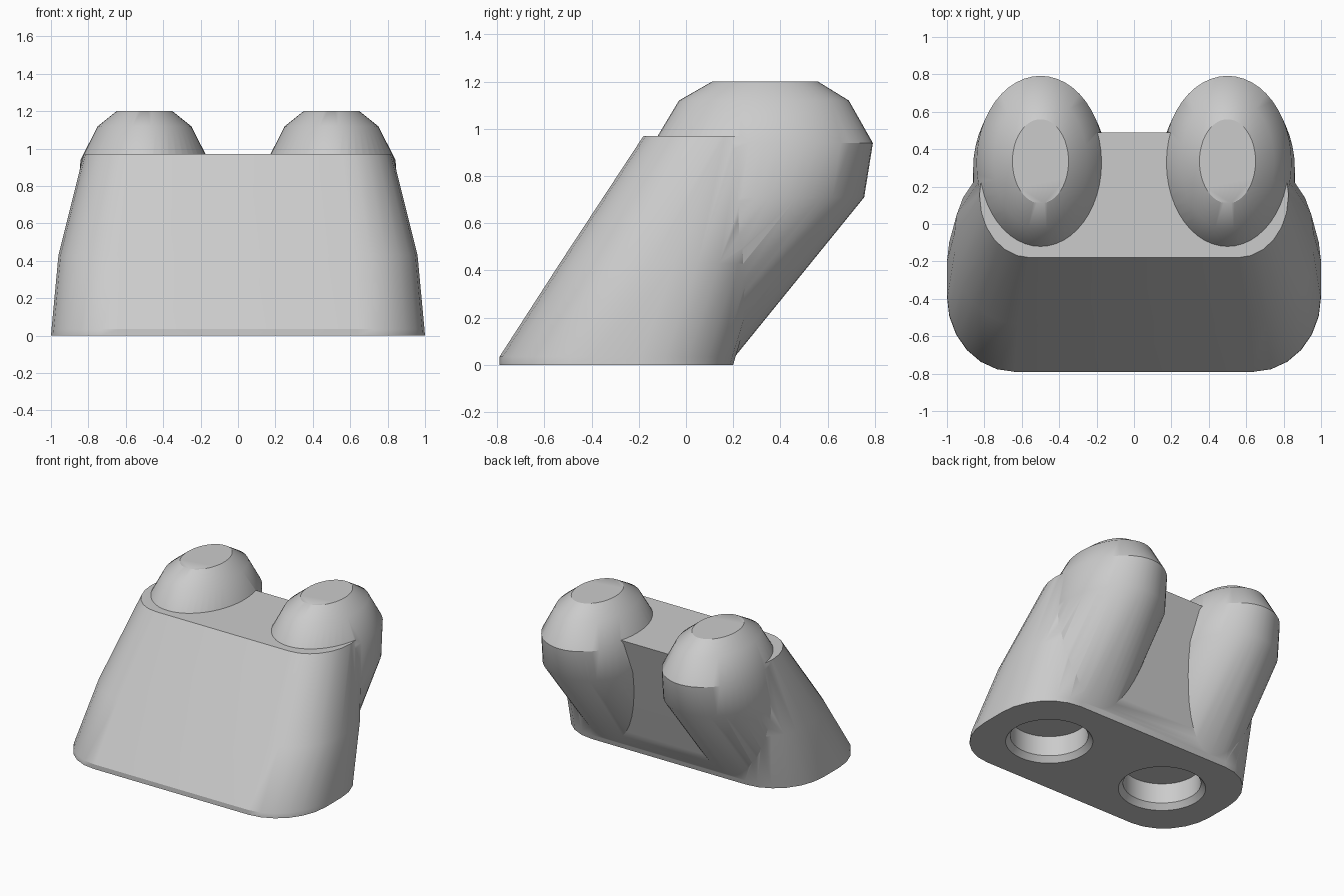
import bpy, bmesh, math

if "Cube" in bpy.data.objects:
    bpy.data.objects.remove(bpy.data.objects["Cube"])

grey = bpy.data.materials.new("light_grey")
grey.use_nodes = True
GREY = (0.6, 0.6, 0.6, 1)
grey.diffuse_color = GREY
grey.node_tree.nodes["Principled BSDF"].inputs["Base Color"].default_value = GREY


def ellipse(cx, cy, z, rx, ry, n=48):
    angles = [2 * math.pi * i / n for i in range(n)]
    return [(cx + rx * math.cos(a), cy + ry * math.sin(a), z) for a in angles]


def rounded_rect(y0, y1, z, hx, rx, ry, n=6):
    """Rectangle section with elliptical corners, centred on x = 0."""
    points = []
    corners = ((hx - rx, y1 - ry), (rx - hx, y1 - ry),
               (rx - hx, y0 + ry), (hx - rx, y0 + ry))
    for quarter, (cx, cy) in enumerate(corners):
        for i in range(n + 1):
            a = (quarter + i / n) * math.pi / 2
            points.append((cx + rx * math.cos(a), cy + ry * math.sin(a), z))
    return points


def loft(name, sections):
    """Closed solid through a stack of sections, lowest first."""
    bm = bmesh.new()
    rings = [[bm.verts.new(p) for p in s] for s in sections]
    for low, high in zip(rings, rings[1:]):
        for i in range(len(low)):
            j = (i + 1) % len(low)
            bm.faces.new((low[i], low[j], high[j], high[i]))
    bm.faces.new(rings[0][::-1])
    bm.faces.new(rings[-1])
    bmesh.ops.recalc_face_normals(bm, faces=bm.faces)
    mesh = bpy.data.meshes.new(name)
    bm.to_mesh(mesh)
    bm.free()
    mesh.materials.append(grey)
    obj = bpy.data.objects.new(name, mesh)
    bpy.context.collection.objects.link(obj)
    return obj


def combine(target, other, operation):
    bpy.ops.object.select_all(action="DESELECT")
    bpy.context.view_layer.objects.active = target
    target.select_set(True)
    mod = target.modifiers.new(operation.lower(), "BOOLEAN")
    mod.operation = operation
    mod.solver = "EXACT"
    mod.object = other
    bpy.ops.object.modifier_apply(modifier=mod.name)
    bpy.data.objects.remove(other)


# Leaning block, narrowing towards the top
body = loft("leaning_body", [
    rounded_rect(-0.79, 0.20, 0, 1.0, 0.36, 0.40),
    rounded_rect(-0.79, 0.21, 0.035, 0.997, 0.36, 0.40),
    rounded_rect(-0.535, 0.33, 0.43, 0.96, 0.34, 0.38),
    rounded_rect(-0.18, 0.49, 0.97, 0.825, 0.27, 0.325),
])

for side, label in ((1, "left"), (-1, "right")):
    x = 0.5 * side
    # Slanted column with a domed, flat-topped cap
    column = loft(label + "_column", [
        ellipse(x, -0.265, 0.02, 0.36, 0.46),
        ellipse(x, 0.295, 0.71, 0.36, 0.46),
        ellipse(x, 0.327, 0.94, 0.342, 0.465),
        ellipse(x, 0.33, 1.12, 0.25, 0.36),
        ellipse(x, 0.335, 1.2, 0.15, 0.225),
    ])
    combine(body, column, "UNION")

    # Chamfered round socket in the underside
    socket = loft(label + "_socket", [
        ellipse(x, -0.3, -0.05, 0.297, 0.297),
        ellipse(x, -0.3, 0, 0.297, 0.297),
        ellipse(x, -0.3, 0.04, 0.265, 0.265),
        ellipse(x, -0.3, 0.19, 0.265, 0.265),
    ])
    socket.hide_render = True
    combine(body, socket, "DIFFERENCE")

bpy.ops.object.select_all(action="DESELECT")
body.select_set(True)
bpy.context.view_layer.objects.active = body
bpy.ops.object.shade_smooth_by_angle(angle=math.radians(30))
